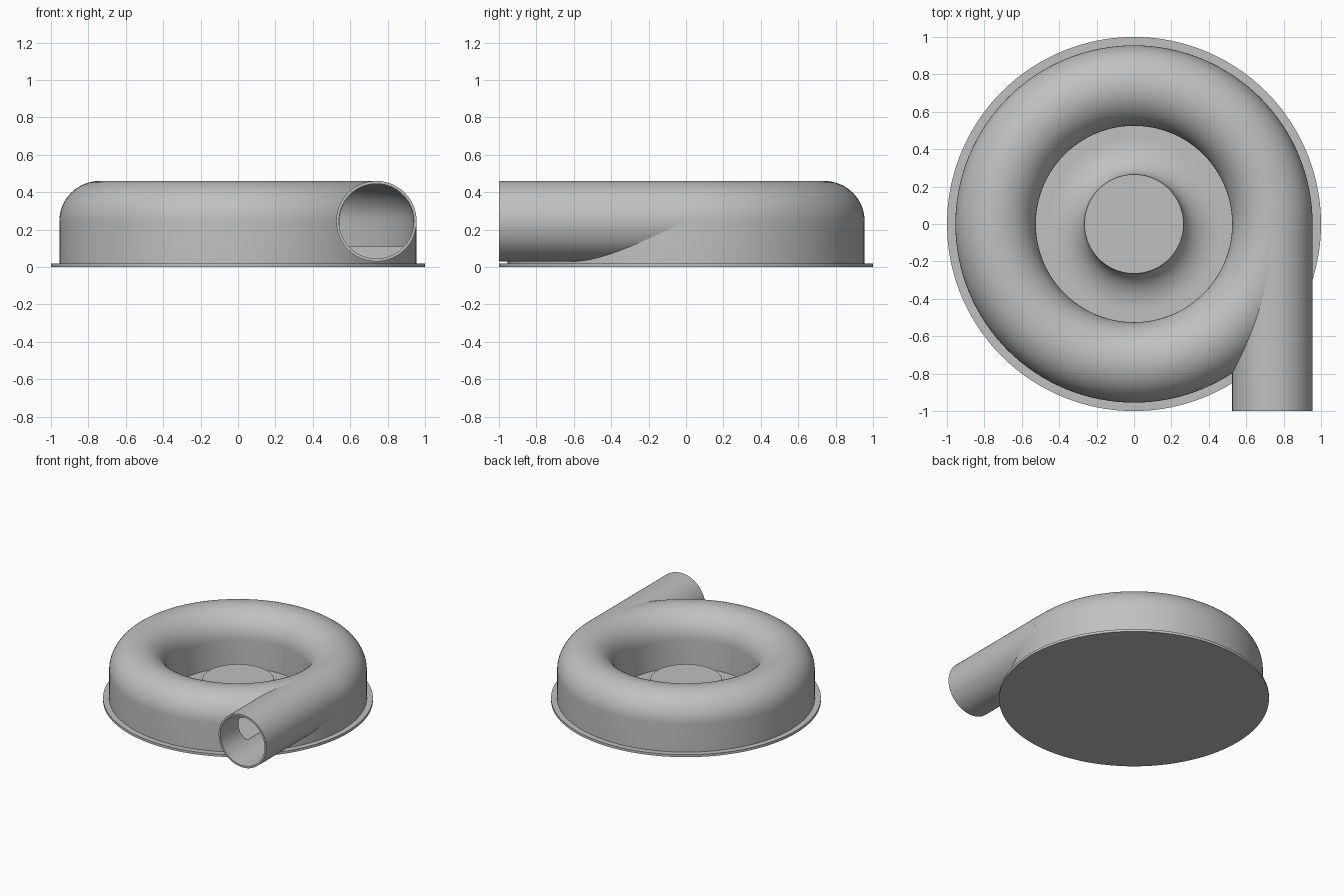
import bpy
import bmesh
from math import cos, sin, pi, radians
from mathutils import Matrix, Vector

if "Cube" in bpy.data.objects:
    bpy.data.objects.remove(bpy.data.objects["Cube"], do_unlink=True)

GREY = (0.53, 0.53, 0.53, 1.0)
MAJOR, TUBE, BORE = 0.74, 0.215, 0.2   # ring radius, outer and inner tube radius
AXIS_Z = 0.245                         # height of the tube centre
BASE_TOP = 0.02

metal = bpy.data.materials.new("grey_metal")
metal.use_nodes = True
metal.diffuse_color = GREY
metal.node_tree.nodes["Principled BSDF"].inputs["Base Color"].default_value = GREY


def finish(bm, name):
    """Turn a bmesh into a named grey object."""
    bmesh.ops.recalc_face_normals(bm, faces=bm.faces)
    mesh = bpy.data.meshes.new(name)
    bm.to_mesh(mesh)
    bm.free()
    mesh.materials.append(metal)
    obj = bpy.data.objects.new(name, mesh)
    bpy.context.collection.objects.link(obj)
    return obj


def lathe(name, profile, closed=False, steps=128):
    """Revolve (radius, height) points around the z axis."""
    bm = bmesh.new()
    verts = [bm.verts.new((r, 0, z)) for r, z in profile]
    pairs = list(zip(verts, verts[1:]))
    if closed:
        pairs.append((verts[-1], verts[0]))
    edges = [bm.edges.new(p) for p in pairs]
    bmesh.ops.spin(bm, geom=verts + edges, cent=(0, 0, 0), axis=(0, 0, 1),
                   angle=2 * pi, steps=steps)
    bmesh.ops.remove_doubles(bm, verts=bm.verts, dist=0.0001)
    return finish(bm, name)


def rod(name, radius, y0, y1):
    """Solid cylinder along y on the outlet axis."""
    bm = bmesh.new()
    place = Matrix.Translation(Vector((MAJOR, (y0 + y1) / 2, AXIS_Z))) @ Matrix.Rotation(pi / 2, 4, "X")
    bmesh.ops.create_cone(bm, cap_ends=True, segments=96, radius1=radius,
                          radius2=radius, depth=y1 - y0, matrix=place)
    return finish(bm, name)


def arch(radius, bottom, steps=32):
    """Round-topped section with straight walls going down."""
    arc = [(MAJOR - radius * cos(pi * i / steps), AXIS_Z + radius * sin(pi * i / steps))
           for i in range(steps + 1)]
    return [(MAJOR - radius, bottom)] + arc + [(MAJOR + radius, bottom)]


def cut(target, cutter):
    mod = target.modifiers.new("cut", "BOOLEAN")
    mod.operation = "DIFFERENCE"
    mod.solver = "EXACT"
    mod.object = cutter
    bpy.context.view_layer.objects.active = target
    bpy.ops.object.modifier_apply(modifier=mod.name)


# Base plate
base = lathe("base_plate", [(0, 0), (1, 0), (1, BASE_TOP), (0, BASE_TOP)])

# Central hub with a concave flare down to the plate
hub_r, hub_top, flare_w = 0.265, 0.17, 0.2
flare = [(hub_r + flare_w * (1 - cos(a)), hub_top - (hub_top - BASE_TOP - 0.001) * sin(a))
         for a in [pi / 2 * i / 16 for i in range(17)]]
hub = lathe("hub", [(0, hub_top)] + flare + [(0.524, BASE_TOP + 0.001),
                                            (0.524, 0.01), (0, 0.01)])

# Round-topped ring housing and its straight outlet
housing = lathe("ring_housing", arch(TUBE, 0.01), closed=True)
outlet = rod("outlet_pipe", TUBE, -1.0, -0.01)

# Hollow out the ring channel and the outlet bore
channel = lathe("channel_cutter", arch(BORE - 0.002, 0.11), closed=True)
bore = rod("bore_cutter", BORE, -1.1, -0.02)
for part in (housing, outlet):
    cut(part, channel)
    cut(part, bore)
for helper in (channel, bore):
    bpy.data.objects.remove(helper, do_unlink=True)

# Smooth shading with crisp edges
bpy.ops.object.select_all(action="DESELECT")
for part in (base, hub, housing, outlet):
    part.select_set(True)
bpy.context.view_layer.objects.active = housing
bpy.ops.object.shade_smooth_by_angle(angle=radians(30))
